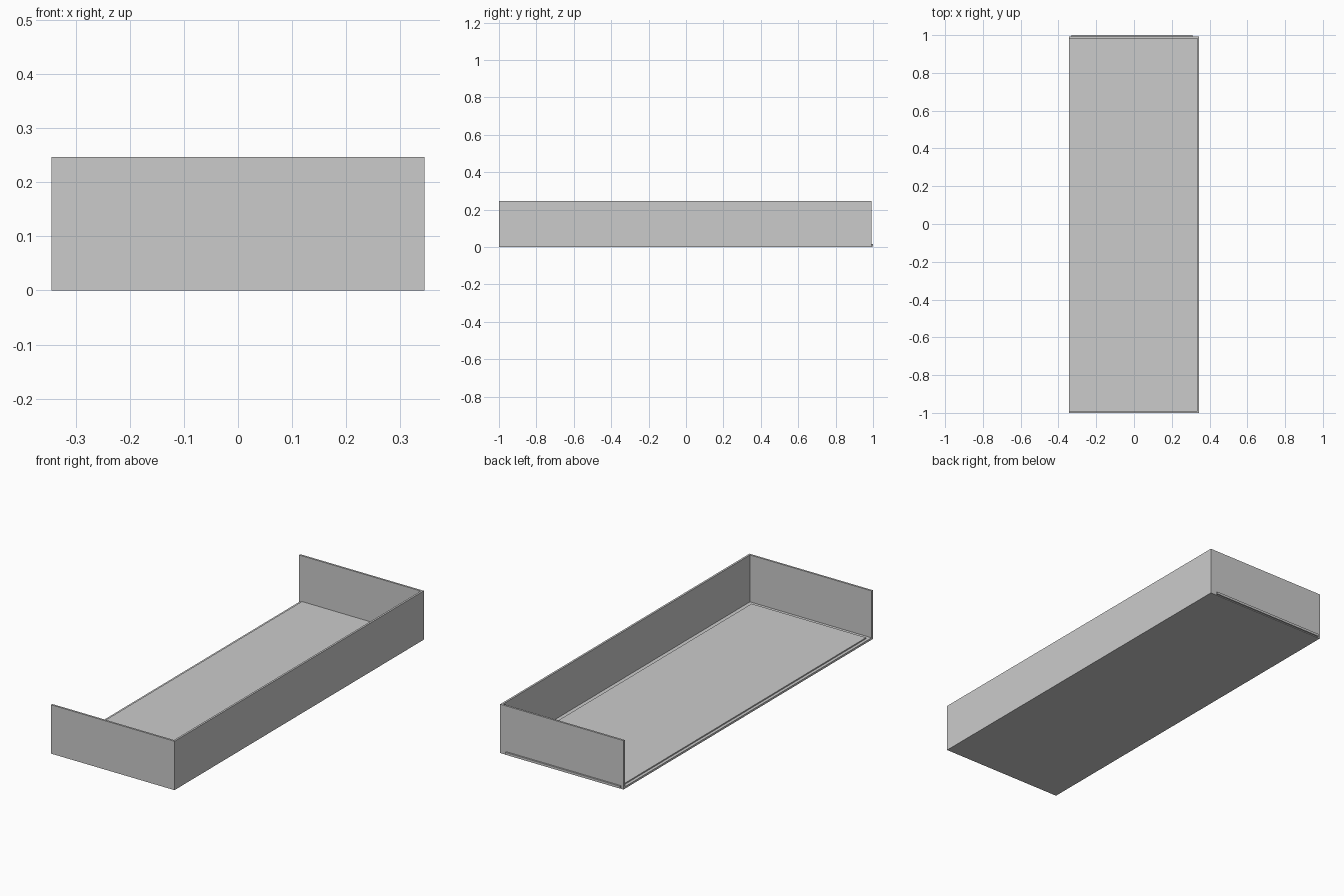
import bpy

cube = bpy.data.objects.get("Cube")
if cube:
    bpy.data.objects.remove(cube, do_unlink=True)

# Single plain grey for the whole tray
grey = bpy.data.materials.new("plain grey")
grey.use_nodes = True
colour = (0.6, 0.6, 0.6, 1)
grey.diffuse_color = colour
grey.node_tree.nodes["Principled BSDF"].inputs["Base Color"].default_value = colour


def box(name, low, high):
    """Flat-faced box between two opposite corners."""
    centre = [(a + b) / 2 for a, b in zip(low, high)]
    bpy.ops.mesh.primitive_cube_add(size=1, location=centre)
    part = bpy.context.object
    part.name = name
    part.scale = [b - a for a, b in zip(low, high)]
    bpy.ops.object.transform_apply(location=False, rotation=False, scale=True)
    part.data.materials.append(grey)
    return part


W, H, T = 0.345, 0.247, 0.01   # half width, wall height, sheet thickness
BACK = 0.992                   # outer face of the back wall

# Base sheet and the raised floor panel whose edge pokes through the back wall
box("base_sheet", (-W, -1, 0), (W, BACK, T))
box("floor_panel", (-W + 0.015, -0.967, 0.004), (W - 0.035, 1, 0.016))

# Three walls; the -x side stays open
box("front_wall", (-W, -1, 0), (W, -1 + T, H))
box("back_wall", (-W, BACK - T, 0), (W, BACK, H))
box("left_wall", (W - T, -1 + T, 0), (W, BACK - T, H))
